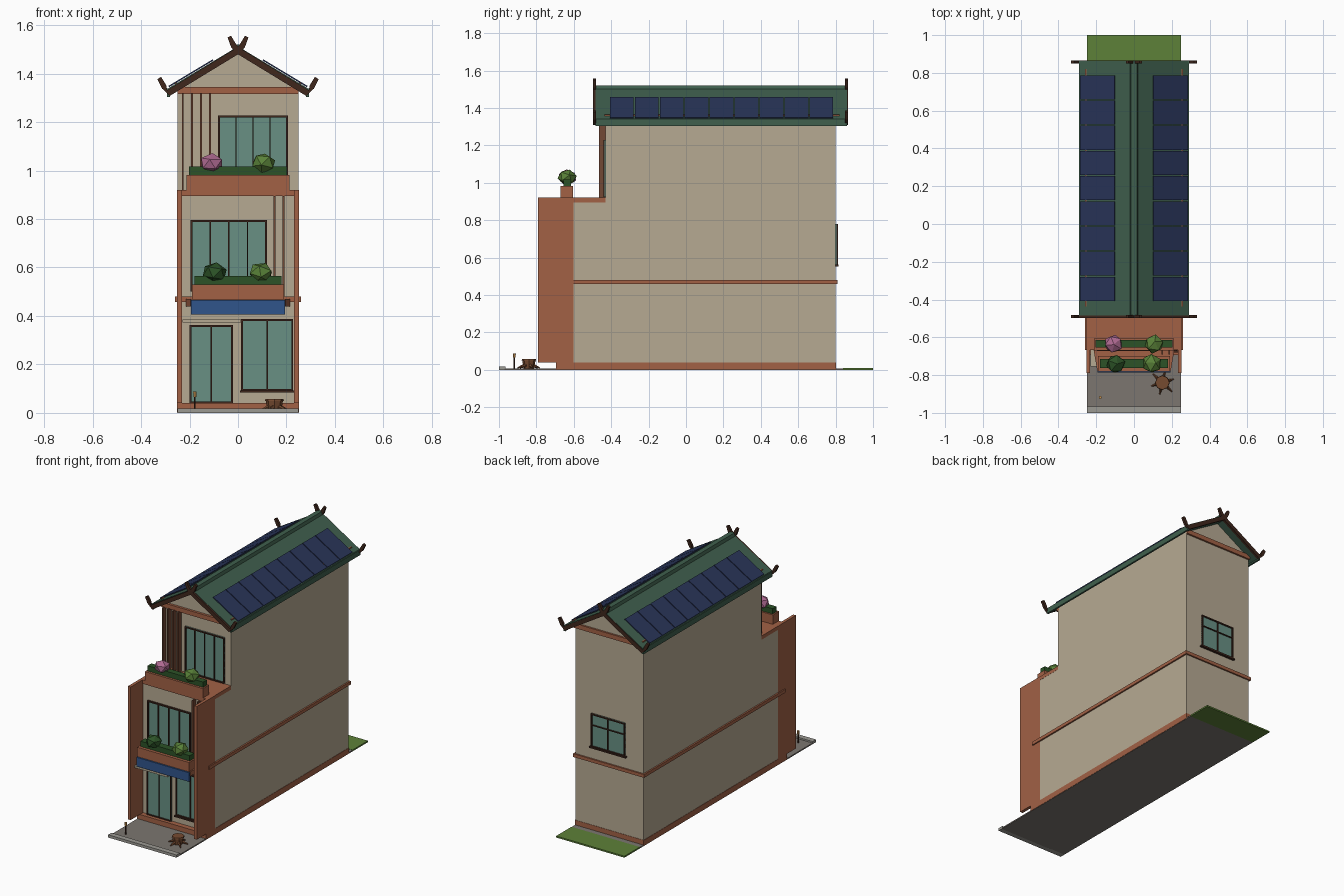
import bpy, bmesh, math, random
from mathutils import Matrix, Vector

if "Cube" in bpy.data.objects:
    bpy.data.objects.remove(bpy.data.objects["Cube"])

random.seed(4)

def mat(name, *c):
    m = bpy.data.materials.new(name)
    m.diffuse_color = (*c, 1)
    m.use_nodes = True
    m.node_tree.nodes["Principled BSDF"].inputs["Base Color"].default_value = m.diffuse_color
    return m

CREAM = mat("cream", .47, .40, .29)
TERRA = mat("terracotta", .36, .12, .06)
GREEN = mat("roof_green", .05, .115, .075)
PANEL = mat("panel_blue", .022, .035, .10)
GLASS = mat("glass", .14, .28, .23)
WOOD = mat("dark_wood", .05, .02, .012)
SLAT = mat("slat_brown", .17, .065, .035)
BLUE = mat("sign_blue", .03, .09, .26)
HEDGE = mat("hedge_green", .025, .085, .02)
LEAF = mat("leaf_green", .10, .22, .04)
PINK = mat("blossom_pink", .42, .14, .28)
GRASS = mat("grass", .11, .22, .04)
PAVE = mat("paving", .20, .18, .16)
CURB = mat("curb", .33, .32, .29)
STUMP = mat("stump_brown", .18, .07, .03)
LAMP = mat("lamp_glow", .6, .3, .08)

def finish(name, bm, m):
    bmesh.ops.recalc_face_normals(bm, faces=bm.faces)
    me = bpy.data.meshes.new(name)
    bm.to_mesh(me)
    bm.free()
    me.materials.append(m)
    ob = bpy.data.objects.new(name, me)
    bpy.context.collection.objects.link(ob)
    return ob

def boxes(name, m, *spans):
    """One object from boxes given as (x0, x1, y0, y1, z0, z1)."""
    bm = bmesh.new()
    for x0, x1, y0, y1, z0, z1 in spans:
        mx = Matrix.Translation(((x0+x1)/2, (y0+y1)/2, (z0+z1)/2)) @ \
            Matrix.Diagonal((x1-x0, y1-y0, z1-z0, 1))
        bmesh.ops.create_cube(bm, size=1, matrix=mx)
    return finish(name, bm, m)

def prism(name, m, pts, vec):
    """Extrude a closed 3D outline along a vector."""
    bm = bmesh.new()
    f = bm.faces.new([bm.verts.new(p) for p in pts])
    r = bmesh.ops.extrude_face_region(bm, geom=[f])
    bmesh.ops.translate(bm, vec=vec, verts=[v for v in r['geom'] if isinstance(v, bmesh.types.BMVert)])
    return finish(name, bm, m)

def xz_prism(name, m, pts, y0, y1):
    return prism(name, m, [(x, y0, z) for x, z in pts], (0, y1-y0, 0))

def window(name, x0, x1, z0, z1, y, panes, out=-1, transom=None, t=.008):
    """Glass sheet with a frame and mullions, standing off the wall at y."""
    a, b = sorted((y, y + out*.005))
    boxes(name + "_glass", GLASS, (x0, x1, a, b, z0, z1))
    a, b = sorted((y, y + out*.012))
    bars = [(x0, x1, a, b, z0, z0+t), (x0, x1, a, b, z1-t, z1)]
    for i in range(panes + 1):
        c = x0 + t/2 + (x1-x0-t)*i/panes
        w = t/2 if i in (0, panes) else t*.35
        bars.append((c-w, c+w, a, b, z0, z1))
    if transom:
        bars.append((x0, x1, a, b, transom-.003, transom+.003))
    boxes(name + "_frame", WOOD, *bars)

def cone(name, m, p, q, r0, r1, n=8):
    p, q = Vector(p), Vector(q)
    bm = bmesh.new()
    mx = Matrix.Translation((p+q)/2) @ (q-p).to_track_quat('Z', 'Y').to_matrix().to_4x4()
    bmesh.ops.create_cone(bm, cap_ends=True, segments=n, radius1=r0, radius2=r1,
                          depth=(q-p).length, matrix=mx)
    return finish(name, bm, m)

def bush(name, m, c, r):
    bm = bmesh.new()
    rot = Matrix.Rotation(random.uniform(0, 3), 4, 'Z') @ Matrix.Rotation(random.uniform(0, 1), 4, 'X')
    bmesh.ops.create_icosphere(bm, subdivisions=1, radius=r, matrix=rot)
    for v in bm.verts:
        v.co *= random.uniform(.97, 1.08)
        v.co.z *= .86
        v.co += Vector(c)
    finish(name, bm, m)

# Plot: paving, curb, rear lawn
boxes("paving", PAVE, (-.25, .25, -.97, .84, 0, .008))
boxes("curb", CURB, (-.25, .25, -1, -.965, 0, .018))
boxes("rear_lawn", GRASS, (-.25, .25, .84, 1, 0, .01))

# Main walls
boxes("plinth", TERRA, (-.252, .252, -.694, .802, .002, .04))
boxes("lower_walls", CREAM, (-.25, .25, -.66, .8, .04, .9))
xz_prism("upper_walls", CREAM, [(-.25, .9), (.25, .9), (.25, 1.33), (0, 1.485), (-.25, 1.33)], -.43, .8)
boxes("floor_belt", TERRA, (-.26, .26, -.667, .81, .458, .48))
boxes("side_fins", TERRA, *[(min(s*.232, s*.252), max(s*.232, s*.252), -.79, -.602, .04, .92) for s in (-1, 1)])
boxes("terrace_slab", TERRA, (-.251, .251, -.667, -.43, .895, .92))
boxes("gable_beams", TERRA, (-.25, .25, -.446, -.42, 1.315, 1.345), (-.25, .25, .79, .812, 1.315, 1.345))

# Windows and doors
window("entrance_door", -.2, -.02, .038, .363, -.66, 2)
window("shop_window", .012, .228, .09, .387, -.66, 2)
window("middle_window", -.195, .12, .5, .795, -.66, 4)
window("top_window", -.082, .206, .925, 1.228, -.43, 4)
window("rear_window", -.118, .13, .56, .78, .8, 2, out=1, transom=.705)
boxes("rear_sill", WOOD, (-.128, .14, .8, .816, .553, .562))
boxes("shop_sill", WOOD, (.008, .232, -.68, -.66, .084, .092))
boxes("door_canopy", CREAM, (-.23, .012, -.755, -.66, .374, .386))

# Decorative slats
boxes("top_slats", SLAT, *[(x-.004, x+.004, -.465, -.43, .92, 1.32) for x in (-.228, -.19, -.152, -.115)])
boxes("middle_slats", SLAT, *[(x-.004, x+.004, -.692, -.66, .48, .895) for x in (.15, .187)])

# Balcony, sign board and planters
prism("balcony_slab", TERRA, [(-.215, -.66, .44), (.215, -.66, .44), (.195, -.775, .44), (-.195, -.775, .44)], (0, 0, .03))
boxes("sign_board", BLUE, (-.193, .193, -.787, -.77, .405, .465))
boxes("planter_lower", TERRA, (-.19, .19, -.782, -.70, .468, .53))
boxes("planter_upper", TERRA, (-.212, .212, -.67, -.605, .915, .982))
boxes("hedge_lower", HEDGE, (-.18, .18, -.762, -.715, .52, .565))
boxes("hedge_upper", HEDGE, (-.203, .203, -.655, -.615, .97, 1.017))
bush("bush_pink", PINK, (-.108, -.635, 1.03), .05)
bush("bush_light_top", LEAF, (.105, -.635, 1.03), .05)
bush("bush_dark", HEDGE, (-.097, -.74, .578), .05)
bush("bush_light_low", LEAF, (.094, -.74, .578), .052)

# Roof: thick chevron, eave fascias and ridge cap
R0, R1 = -.485, .862
xz_prism("roof", GREEN, [(-.287, 1.34), (0, 1.512), (.287, 1.34), (.287, 1.308), (0, 1.48), (-.287, 1.308)], R0, R1)
xz_prism("ridge_cap", GREEN, [(-.022, 1.5), (-.016, 1.52), (.016, 1.52), (.022, 1.5)], R0, R1)
for s, side in ((-1, "left"), (1, "right")):
    boxes("eave_fascia_" + side, GREEN, (min(s*.28, s*.292), max(s*.28, s*.292), R0, R1, 1.303, 1.338))
    # Solar panels lying on the slope, with a rail
    slope = Vector((s*.183, 0, -.11))
    up = Vector((s*.11, 0, .183)).normalized()
    start = Vector((s*.1, 0, 1.4525))
    step = 1.2/9
    for i in range(9):
        y = -.407 + i*step
        a = start + up*.002 + Vector((0, y, 0))
        d = Vector((0, step-.006, 0))
        prism(f"solar_panel_{side}_{i+1}", PANEL, [a, a+slope, a+slope+d, a+d], up*.006)
    boxes("panel_rail_" + side, TERRA, (s*.255-.004, s*.255+.004, -.437, .82, 1.35, 1.364))
    # Bargeboards with upturned tips, crossing at the ridge
    for k, y in enumerate((R0-.004, R1-.004)):
        path = [(-.325, 1.382), (-.305, 1.345), (-.287, 1.32), (0, 1.495), (.018, 1.515), (.036, 1.553)]
        w = [.009, .011, .013, .013, .012, .008]
        left, right = [], []
        for i, p in enumerate(path):
            q0, q1 = path[max(i-1, 0)], path[min(i+1, len(path)-1)]
            t = Vector((q1[0]-q0[0], q1[1]-q0[1])).normalized()
            n = Vector((-t.y, t.x))*w[i]
            left.append((-s*(p[0]+n.x), p[1]+n.y))
            right.append((-s*(p[0]-n.x), p[1]-n.y))
        xz_prism(f"bargeboard_{side}_{k+1}", WOOD, left + right[::-1], y-.008, y+.008)

# Tree-stump table with roots, and garden lamp post
sx, sy = .15, -.84
cone("stump", STUMP, (sx, sy, .006), (sx, sy, .052), .028, .036, 8)
cone("stump_top", STUMP, (sx, sy, .05), (sx, sy, .058), .039, .037, 8)
for i in range(6):
    a = i*math.tau/6 + .3
    L = random.uniform(.055, .075)
    cone(f"stump_root_{i+1}", STUMP, (sx+.018*math.cos(a), sy+.018*math.sin(a), .026),
         (sx+L*math.cos(a), sy+L*math.sin(a), .01), .011, .003, 5)
cone("lamp_post", WOOD, (-.178, -.918, .006), (-.178, -.918, .07), .004, .004, 6)
cone("lamp_head", LAMP, (-.178, -.918, .066), (-.178, -.918, .088), .007, .008, 6)
